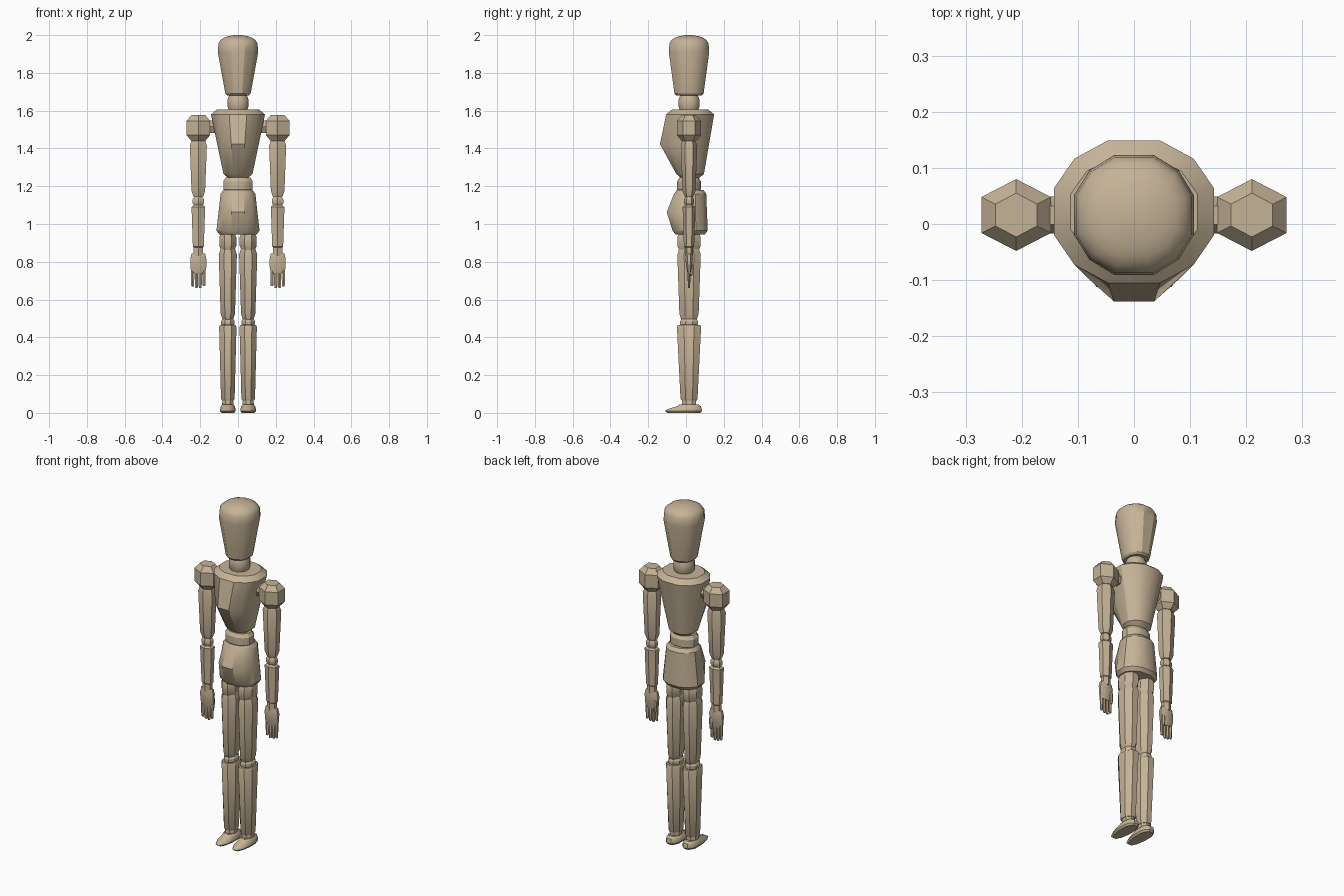
import bpy, bmesh, math
from mathutils import Matrix

cube = bpy.data.objects.get("Cube")
if cube:
    bpy.data.objects.remove(cube, do_unlink=True)

wood = bpy.data.materials.new("pale wood")
wood.use_nodes = True
wood.diffuse_color = (.56, .45, .31, 1)
wood.node_tree.nodes["Principled BSDF"].inputs["Base Color"].default_value = wood.diffuse_color

DEPTH = .016  # centre line of the figure, front to back


def polygon(angles):
    """Outline through the given angles, stretched to fill the unit box."""
    points = [(math.cos(angle), math.sin(angle)) for angle in angles]
    wide = max(x for x, y in points)
    deep = max(y for x, y in points)
    return [(x / wide, y / deep) for x, y in points]


def regular(sides):
    return polygon([(i + .5) * math.tau / sides for i in range(sides)])


HEXAGON, OCTAGON = regular(6), regular(8)
# Squared-off round: four firm corners with a gently bowed side between them
SQUARISH = polygon([math.radians(quarter + turn) for quarter in range(0, 360, 90) for turn in (18, 45, 72)])


def loft(name, section, rings, x=0, y=DEPTH, matrix=Matrix()):
    """Skin rings of (height, half width, half depth, extra reach to the front)."""
    bm = bmesh.new()
    loops = []
    for height, wide, deep, reach in rings:
        loops.append([bm.verts.new((x + px * wide, y + py * (deep + reach * (py < 0)), height))
                      for px, py in section])
    for low, high in zip(loops, loops[1:]):
        for i in range(len(section)):
            bm.faces.new((low[i - 1], low[i], high[i], high[i - 1]))
    bm.faces.new(loops[0])
    bm.faces.new(loops[-1])
    bm.transform(matrix)
    bmesh.ops.recalc_face_normals(bm, faces=bm.faces)
    mesh = bpy.data.meshes.new(name)
    bm.to_mesh(mesh)
    bm.free()
    mesh.materials.append(wood)
    part = bpy.data.objects.new(name, mesh)
    bpy.context.collection.objects.link(part)
    bpy.ops.object.select_all(action='DESELECT')
    part.select_set(True)
    bpy.context.view_layer.objects.active = part
    bpy.ops.object.shade_smooth_by_angle(angle=math.radians(30))


def block(name, section, bottom, top, lower, upper, bevel=.01, inset=.01, belly=0, **place):
    """Tapered block with chamfered ends and, if asked, a belly pushed forward."""
    (low_wide, low_deep), (high_wide, high_deep) = lower, upper
    rings = [(bottom, low_wide - inset, low_deep - inset, 0),
             (bottom + bevel, low_wide, low_deep, 0),
             (top - bevel, high_wide, high_deep, 0),
             (top, high_wide - inset, high_deep - inset, 0)]
    if belly:
        middle = [(a + b) / 2 for a, b in zip(rings[1], rings[2])]
        rings.insert(2, (*middle[:3], belly))
    loft(name, section, rings, **place)


def joint(name, section, bottom, top, size, bevel=.02, inset=.012, **place):
    """Rounded bead between two blocks."""
    block(name, section, bottom, top, size, size, bevel, inset, **place)


# Head: tapered up from the chin, then closed by a dome
crown, brow, dome = .107, 1.91, .09
head = [(1.68, .058, .068, 0), (1.69, .067, .077, 0)]
for tilt in range(0, 90, 15):
    shrink, rise = math.cos(math.radians(tilt)), math.sqrt(math.sin(math.radians(tilt)))
    head.append((brow + dome * rise, crown * shrink, crown * shrink, 0))
head.append((brow + dome, crown / 8, crown / 8, 0))
loft("head", SQUARISH, head)

# Body
joint("neck", SQUARISH, 1.59, 1.69, (.055, .055), bevel=.03)
block("chest", SQUARISH, 1.24, 1.605, (.077, .073), (.143, .127), bevel=.025, inset=.03,
      belly=.06, y=.022)
joint("waist", SQUARISH, 1.165, 1.245, (.078, .063))
block("pelvis", SQUARISH, .945, 1.18, (.114, .093), (.092, .085), bevel=.02, inset=.015,
      belly=.035, y=.022)

for side, sign in (("left", 1), ("right", -1)):
    arm, leg = sign * .21, sign * .054

    # Shoulder on a sideways peg
    sideways = Matrix.Translation((sign * .14, DEPTH, 1.515)) @ Matrix.Rotation(math.pi / 2, 4, 'Y')
    peg = [(end, .033, .033, 0) for end in (-.04, .04)]
    loft(side + "_shoulder_peg", HEXAGON, peg, y=0, matrix=sideways)
    joint(side + "_shoulder", HEXAGON, 1.44, 1.576, (.062, .064), bevel=.03, inset=.025, x=arm)

    # Arm
    block(side + "_upper_arm", HEXAGON, 1.145, 1.445, (.036, .034), (.045, .044), bevel=.03, x=arm)
    joint(side + "_elbow", HEXAGON, 1.09, 1.15, (.03, .027), x=arm)
    block(side + "_forearm", HEXAGON, .87, 1.1, (.029, .027), (.036, .034), x=arm)
    joint(side + "_wrist", HEXAGON, .83, .88, (.025, .022), inset=0, x=arm)

    # Hand
    block(side + "_palm", OCTAGON, .74, .845, (.042, .014), (.042, .02), bevel=.03, inset=.006, x=arm)
    for finger, shorter in enumerate((.012, 0, .002, .01)):
        across = arm + sign * (finger - 1.5) * .02
        block(side + f"_finger_{finger + 1}", HEXAGON, .66 + shorter, .76, (.008, .006),
              (.009, .008), inset=.002, x=across)
    block(side + "_thumb", HEXAGON, .725, .79, (.008, .006), (.01, .008), inset=.002,
          x=arm - sign * .028, y=.028)

    # Leg
    joint(side + "_hip", OCTAGON, .855, .96, (.045, .062), bevel=.03, x=leg)
    block(side + "_thigh", OCTAGON, .495, .868, (.038, .051), (.048, .062), bevel=.03, x=leg)
    joint(side + "_knee", OCTAGON, .45, .505, (.036, .047), x=leg)
    block(side + "_shin", OCTAGON, .065, .465, (.036, .045), (.046, .064), inset=.005, x=leg)
    joint(side + "_ankle", OCTAGON, .03, .07, (.03, .038), inset=.002, x=leg)

    # Foot: flat sole with the toe reaching forward, sloping up to the ankle
    sole = [(0, .034, .06, .055), (.01, .041, .068, .06), (.02, .041, .068, .045),
            (.035, .037, .063, 0), (.045, .028, .05, 0)]
    loft(side + "_foot", SQUARISH, sole, x=leg)
